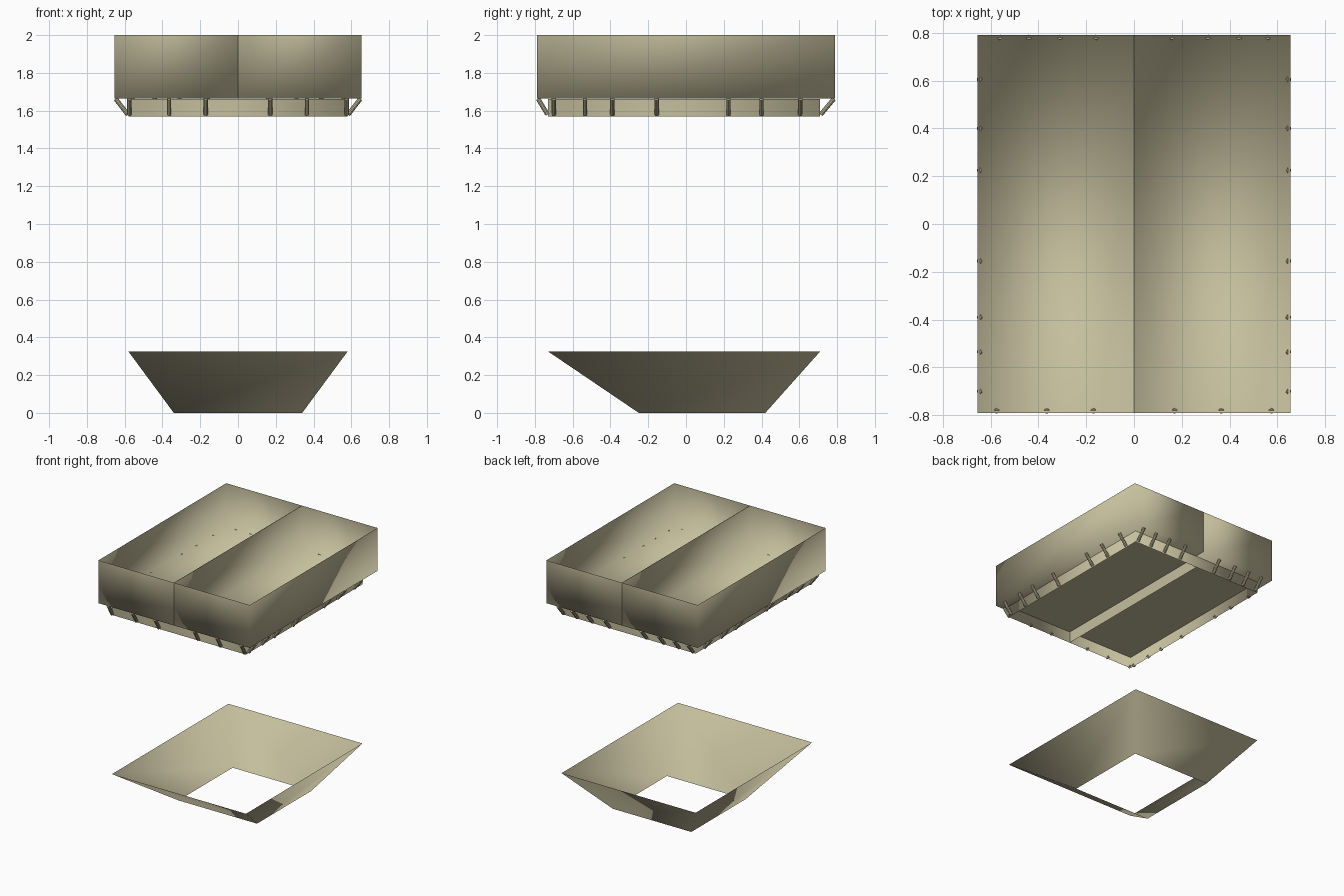
import bpy, bmesh
from mathutils import Vector

if "Cube" in bpy.data.objects:
    bpy.data.objects.remove(bpy.data.objects["Cube"])

mat = bpy.data.materials.new("tan_paint")
mat.diffuse_color = (0.56, 0.52, 0.34, 1)
mat.use_nodes = True
mat.node_tree.nodes["Principled BSDF"].inputs["Base Color"].default_value = mat.diffuse_color


def finish(name, bm, smooth=True):
    me = bpy.data.meshes.new(name)
    bm.to_mesh(me)
    bm.free()
    me.materials.append(mat)
    for p in me.polygons:
        p.use_smooth = smooth
    ob = bpy.data.objects.new(name, me)
    bpy.context.collection.objects.link(ob)
    return ob


def rect(bm, x0, x1, y0, y1, z):
    return [bm.verts.new((x, y, z)) for x, y in ((x0, y0), (x1, y0), (x1, y1), (x0, y1))]


def sheet_ring(name, low, high, floor=False, smooth=True):
    """Four thin sheet walls between two rectangles, with an optional floor."""
    bm = bmesh.new()
    a, b = rect(bm, *low), rect(bm, *high)
    for i in range(4):
        j = (i + 1) % 4
        bm.faces.new((a[i], a[j], b[j], b[i]))
    if floor:
        bm.faces.new(a[::-1])
    return finish(name, bm, smooth)


BX, BY = 0.655, 0.79            # bin half sizes
SX, SY0, SY1 = 0.58, -0.73, 0.71  # skirt outline, same as hopper mouth
ZT, ZF, ZS = 2.0, 1.665, 1.57   # rim, floor, skirt bottom

# Two open bins side by side, sharing the middle divider
for name, x0, x1 in (("left_bin", -BX, -0.001), ("right_bin", 0.001, BX)):
    sheet_ring(name, (x0, x1, -BY, BY, ZF), (x0, x1, -BY, BY, ZT), floor=True)

# Skirt frame hanging under the bins
sheet_ring("skirt_frame", (-SX, SX, SY0, SY1, ZS), (-SX, SX, SY0, SY1, ZF - 0.004))

# Flat plate under the floor and the centre web below it
bm = bmesh.new()
bm.faces.new(rect(bm, -SX, SX, SY0, SY1, ZF - 0.005)[::-1])
finish("under_plate", bm, False)
bm = bmesh.new()
bm.faces.new([bm.verts.new(p) for p in ((0, SY0, ZS), (0, SY1, ZS), (0, SY1, ZF - 0.005), (0, SY0, ZF - 0.005))])
finish("centre_web", bm, False)

# Funnel hopper, open at top and bottom
sheet_ring("hopper", (-0.34, 0.34, -0.25, 0.42, 0), (-SX, SX, SY0, SY1, 0.325))


def strut(name, top, bottom, r=0.012):
    """Round bar from the bin edge down to the skirt."""
    top, bottom = Vector(top), Vector(bottom)
    d = top - bottom
    bm = bmesh.new()
    bmesh.ops.create_cone(bm, cap_ends=True, segments=10, radius1=r, radius2=r, depth=d.length)
    ob = finish(name, bm)
    ob.location = (top + bottom) / 2
    ob.rotation_euler = d.to_track_quat('Z', 'Y').to_euler()
    bpy.context.view_layer.objects.active = ob
    ob.select_set(True)
    bpy.ops.object.shade_smooth_by_angle()
    ob.select_set(False)


# Slanted struts around all four sides
zt, zb = ZF - 0.002, ZS + 0.009
for s, side in ((-1, "left"), (1, "right")):
    for y in (-0.70, -0.535, -0.39, -0.155, 0.225, 0.40, 0.605):
        strut(side + "_strut", (s * (BX - 0.007), y, zt), (s * (SX + 0.003), y, zb))
    for x in (0.17, 0.365, 0.575):
        strut("front_strut", (s * x, -BY + 0.007, zt), (s * x, SY0 - 0.003, zb))
    for x in (0.16, 0.31, 0.44, 0.56):
        strut("back_strut", (s * x, BY - 0.007, zt), (s * x, SY1 + 0.003, zb))
